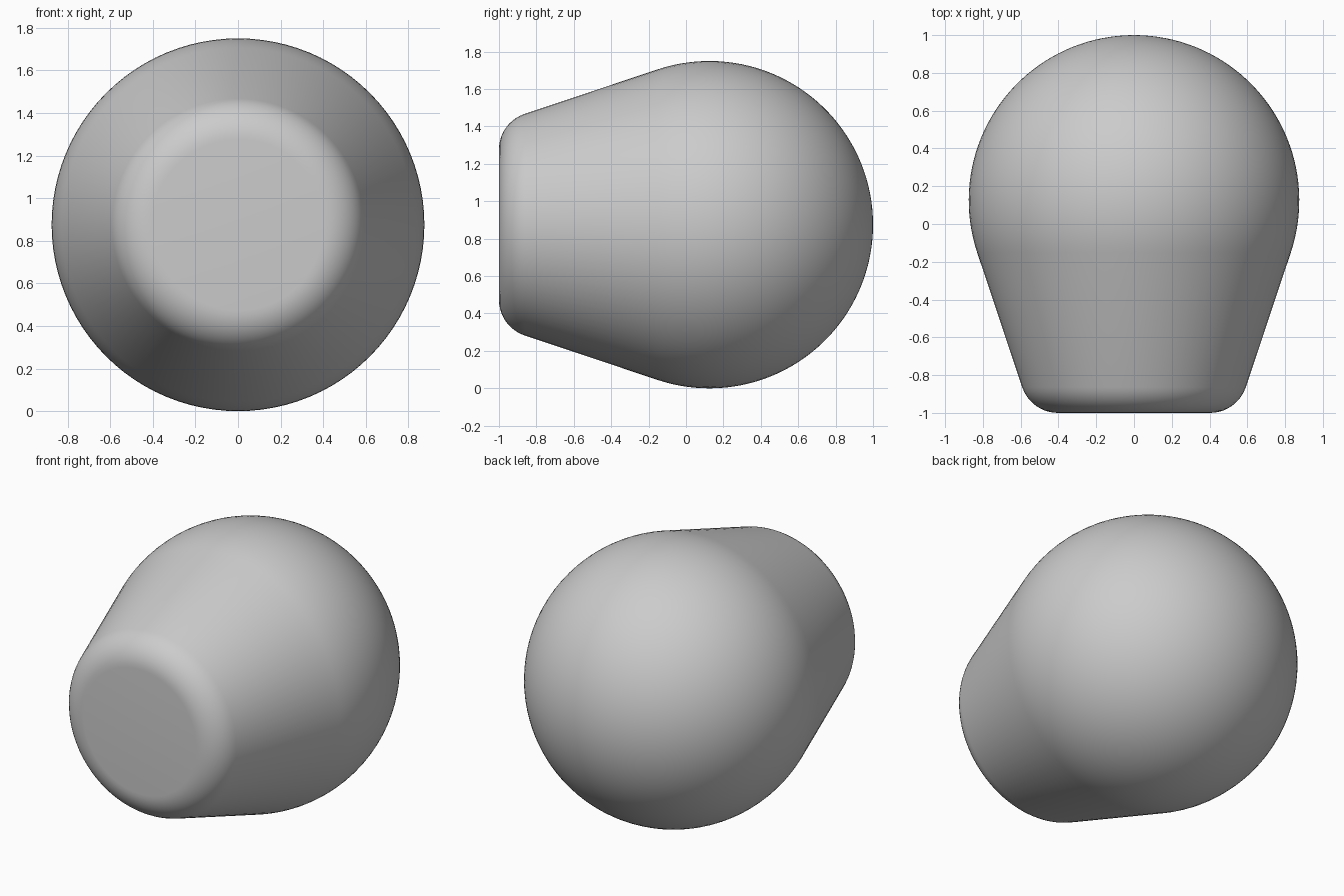
import bpy, bmesh
from math import sin, cos, pi, radians
from mathutils import Matrix, Vector

if "Cube" in bpy.data.objects:
    bpy.data.objects.remove(bpy.data.objects["Cube"], do_unlink=True)

BALL_R, BALL_Y, AXIS_Z = 0.875, 0.125, 0.88
TAPER = radians(18.5)          # slope of the tapered neck
FILLET = 0.2                   # rounding of the front rim
SEGMENTS = 96

# Neutral grey material
grey = bpy.data.materials.new("plain grey")
grey.use_nodes = True
colour = (0.6, 0.6, 0.6, 1)
grey.diffuse_color = colour
grey.node_tree.nodes["Principled BSDF"].inputs["Base Color"].default_value = colour


def arc(cy, cr, radius, start, end, steps):
    """Points (y, r) on an arc; angle 0 points to the back, 90 degrees outward."""
    angles = [start + (end - start) * i / steps for i in range(steps + 1)]
    return [Vector((cy + radius * cos(a), cr + radius * sin(a), 0)) for a in angles]


# Profile: round back, straight tangent neck, rounded rim, flat front
tangent = pi / 2 + TAPER
ball = arc(BALL_Y, 0, BALL_R, 0, tangent, 40)
fillet_y = -1 + FILLET
neck_end_y = fillet_y + FILLET * cos(tangent)
neck_end_r = ball[-1].y - (ball[-1].x - neck_end_y) * sin(TAPER) / cos(TAPER)
fillet_r = neck_end_r - FILLET * sin(tangent)
rim = arc(fillet_y, fillet_r, FILLET, tangent, pi, 10)
profile = ball + rim + [Vector((-1, 0, 0))]

# Spin the profile around the front-to-back axis
bm = bmesh.new()
verts = [bm.verts.new((p.y, p.x, 0)) for p in profile]
edges = [bm.edges.new(pair) for pair in zip(verts, verts[1:])]
bmesh.ops.spin(bm, geom=verts + edges, cent=(0, 0, 0), axis=(0, 1, 0),
               angle=2 * pi, steps=SEGMENTS, use_merge=True)
bmesh.ops.remove_doubles(bm, verts=bm.verts, dist=0.0005)
bmesh.ops.recalc_face_normals(bm, faces=bm.faces)
bmesh.ops.transform(bm, matrix=Matrix.Translation((0, 0, AXIS_Z)), verts=bm.verts)
bmesh.ops.translate(bm, verts=bm.verts, vec=(0, 0, -min(v.co.z for v in bm.verts)))

mesh = bpy.data.meshes.new("rounded_bulb")
bm.to_mesh(mesh)
bm.free()
mesh.materials.append(grey)
bulb = bpy.data.objects.new("rounded_bulb", mesh)
bpy.context.collection.objects.link(bulb)

bpy.ops.object.select_all(action="DESELECT")
bulb.select_set(True)
bpy.context.view_layer.objects.active = bulb
bpy.ops.object.shade_smooth_by_angle(angle=radians(30))
